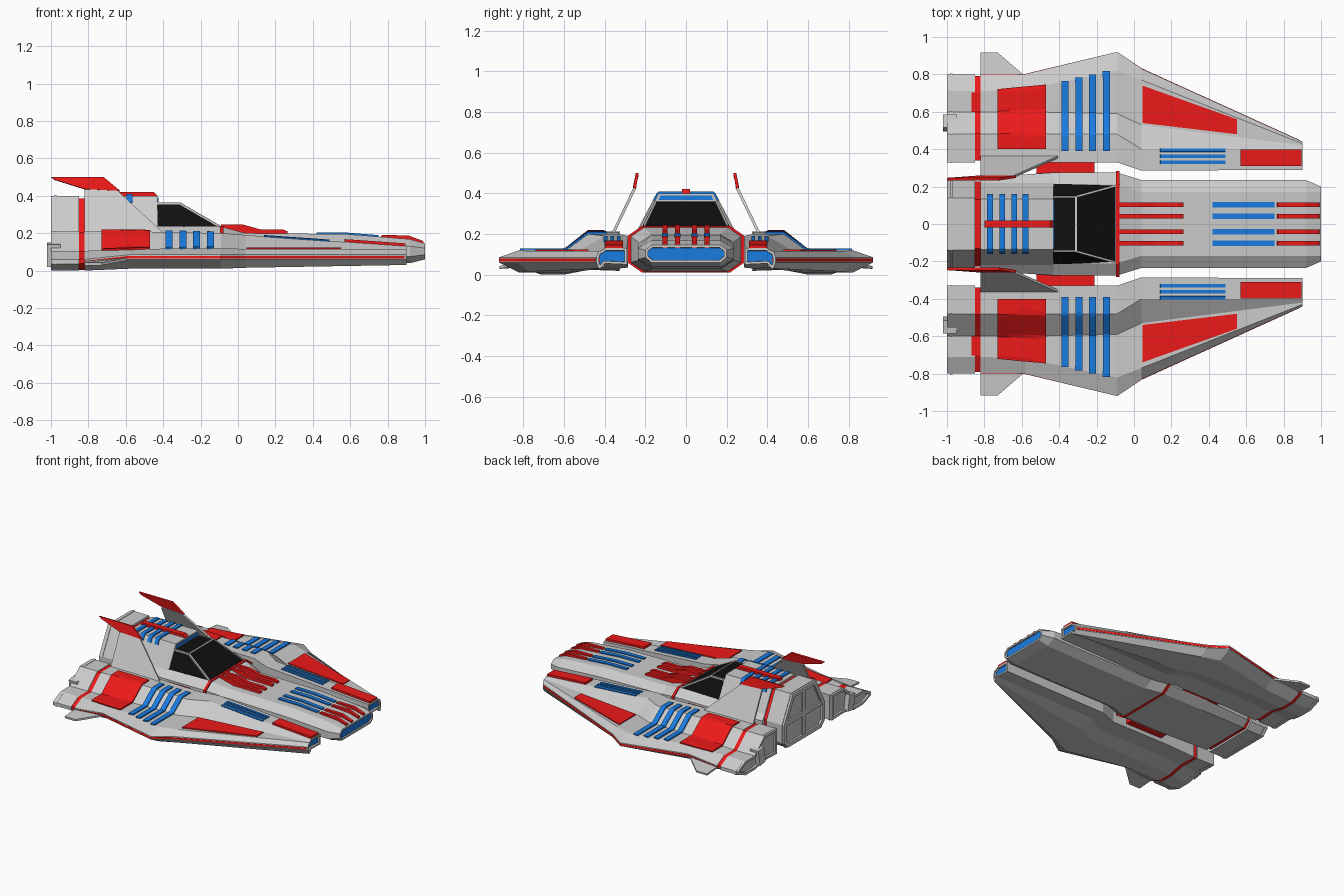
import bpy, bmesh
from mathutils import Vector
from mathutils.bvhtree import BVHTree

if "Cube" in bpy.data.objects:
    bpy.data.objects.remove(bpy.data.objects["Cube"])


def material(name, rgb):
    m = bpy.data.materials.new(name)
    m.diffuse_color = (*rgb, 1)
    m.use_nodes = True
    m.node_tree.nodes["Principled BSDF"].inputs["Base Color"].default_value = m.diffuse_color
    return m


RED = material("red", (0.85, 0.01, 0.01))
BLUE = material("blue", (0.01, 0.2, 0.75))
BLACK = material("black", (0.005, 0.005, 0.005))


def finish(name, bm, mat=None, mirror=False, thick=0, offset=0):
    bmesh.ops.recalc_face_normals(bm, faces=bm.faces)
    me = bpy.data.meshes.new(name)
    bm.to_mesh(me)
    ob = bpy.data.objects.new(name, me)
    bpy.context.collection.objects.link(ob)
    if mat:
        me.materials.append(mat)
    if thick:
        s = ob.modifiers.new("thickness", 'SOLIDIFY')
        s.thickness, s.offset = thick, offset
    if mirror:
        ob.modifiers.new("mirror", 'MIRROR').use_axis = (False, True, False)
    return ob


def plate(name, pts, mat=None, mirror=False, thick=0.014):
    bm = bmesh.new()
    bm.faces.new([bm.verts.new(p) for p in pts])
    return finish(name, bm, mat, mirror, thick)


def loft(name, stations, mat=None, mirror=False, front=None, back=None):
    """Skin (x, section) stations; front/back = (rim, depth) of a blue recess."""
    bm = bmesh.new()
    rings = [[bm.verts.new((x, y, z)) for y, z in sec] for x, sec in stations]
    n = len(rings[0])
    for a, b in zip(rings, rings[1:]):
        for i in range(n):
            j = (i + 1) % n
            bm.faces.new((a[i], a[j], b[j], b[i]))
    caps = [bm.faces.new(rings[0]), bm.faces.new(rings[-1])]
    bmesh.ops.recalc_face_normals(bm, faces=bm.faces)
    tree = BVHTree.FromBMesh(bm)
    for cap, rec, s in ((caps[0], back, 1), (caps[1], front, -1)):
        if not rec:
            continue
        bmesh.ops.inset_region(bm, faces=[cap], thickness=rec[0], use_even_offset=True)
        bmesh.ops.inset_region(bm, faces=[cap], thickness=0.001, use_even_offset=True)
        for v in cap.verts:
            v.co.x += s * rec[1]
        plate(name + "_glow", [v.co - Vector((s * 0.004, 0, 0)) for v in cap.verts],
              BLUE, mirror, 0.003)
    finish(name, bm, mat, mirror)
    return tree


def sym(half):
    return half + [(-y, z) for y, z in reversed(half)]


def scaled(sec, k):
    cy = (min(p[0] for p in sec) + max(p[0] for p in sec)) / 2
    cz = (min(p[1] for p in sec) + max(p[1] for p in sec)) / 2
    return [(cy + (y - cy) * k, max(0, cz + (z - cz) * k)) for y, z in sec]


def prism(name, pts, y0, y1, mat=None, mirror=False):
    bm = bmesh.new()
    f = bm.faces.new([bm.verts.new((x, y0, z)) for x, z in pts])
    ext = bmesh.ops.extrude_face_region(bm, geom=[f])["geom"]
    for v in ext:
        if isinstance(v, bmesh.types.BMVert):
            v.co.y = y1
    finish(name, bm, mat, mirror)


def panel(name, tree, x0, x1, ya, yb, mat, lift=0.007, n=(4, 16)):
    """Raised panel draped on a surface; ya / yb are the y ranges at x0 / x1."""
    bm = bmesh.new()
    rows = []
    for i in range(n[0] + 1):
        t = i / n[0]
        row = []
        for j in range(n[1] + 1):
            u = j / n[1]
            x = x0 + (x1 - x0) * t
            y = (ya[0] + (ya[1] - ya[0]) * u) * (1 - t) + (yb[0] + (yb[1] - yb[0]) * u) * t
            hit = tree.ray_cast(Vector((x, y, 2)), Vector((0, 0, -1)))[0]
            row.append(bm.verts.new((x, y, (hit.z if hit else 0.1) + lift)))
        rows.append(row)
    for a, b in zip(rows, rows[1:]):
        for j in range(n[1]):
            bm.faces.new((a[j], b[j], b[j + 1], a[j + 1]))
    finish(name, bm, mat, True, (lift + 0.006), 0).location.z = -lift / 2


def bar(name, a, b, w=0.01, mirror=False):
    a, b = Vector(a), Vector(b)
    bm = bmesh.new()
    bmesh.ops.create_cube(bm, size=1)
    rot = (b - a).to_track_quat('Z', 'Y')
    for v in bm.verts:
        v.co = (a + b) / 2 + rot @ Vector((v.co.x * w, v.co.y * w, v.co.z * (b - a).length))
    finish(name, bm, None, mirror)


# Central hull
def hull(b, m, t, zb, zl, zu, zt):
    return sym([(b, zb), (m, zl), (m, zu), (t, zt)])


collar = hull(.21, .275, .21, .015, .06, .19, .235)
hull_tree = loft("hull", [
    (-.82, hull(.2, .25, .21, .02, .06, .19, .24)), (-.43, collar), (-.09, collar),
    (.04, hull(.17, .235, .17, .025, .07, .16, .2)),
    (.58, hull(.17, .235, .17, .03, .07, .15, .195)),
    (.92, hull(.17, .235, .17, .04, .075, .13, .168)),
    (1.0, hull(.17, .2, .17, .06, .085, .12, .145))], front=(.012, .015))
loft("collar_ring", [(-.095, scaled(collar, 1.035)), (-.077, scaled(collar, 1.035))], RED)

# Raised rear deck, canopy and frame
deck = sym([(.22, .23), (.135, .4)])
deck_tree = loft("rear_deck", [(-.82, deck), (-.43, deck)])
plate("deck_window", [(-.428, y, z) for y, z in sym([(.135, .366), (.125, .39)])], BLUE, thick=.006)
loft("canopy", [(-.43, sym([(.215, .235), (.145, .36)])), (-.31, sym([(.212, .235), (.145, .36)])),
                (-.1, sym([(.205, .225), (.204, .237)]))], BLACK)
bar("canopy_top_frame", (-.31, -.148, .358), (-.31, .148, .358))
bar("canopy_front_post", (-.31, .147, .358), (-.1, .205, .237), mirror=True)
bar("canopy_side_rail", (-.43, .146, .358), (-.31, .146, .358), mirror=True)
prism("spine", [(-.8, .39), (-.8, .42), (-.45, .42), (-.43, .4), (-.43, .39)], -.02, .02, RED)
for x in (-.77, -.705, -.64, -.58):
    panel("deck_vent", deck_tree, x - .015, x + .015, (.02, .155), (.02, .155), BLUE)

# Hull strips
for y in (.042, .103):
    prism("collar_strip", [(-.09, .2), (-.09, .245), (.03, .245), (.12, .22), (.24, .22),
                           (.265, .21), (.265, .18), (0, .18)], y - .012, y + .012, RED, True)
    prism("nose_strip", [(.75, .16), (.77, .19), (.91, .188), (.99, .158), (.997, .13), (.9, .14)],
          y - .012, y + .012, RED, True)
    panel("hull_vent", hull_tree, .42, .75, (y - .015, y + .015), (y - .015, y + .015), BLUE, .005, (8, 1))

# Main engine with framed nozzles
engine = sym([(.2, .015), (.245, .06), (.245, .2), (.14, .4)])
loft("engine_core", [(-.87, scaled(engine, .93)), (-.8, scaled(engine, .93))], RED)
loft("main_engine", [(-1, engine), (-.85, engine)], back=(.03, .07))
loft("engine_rib", [(-.985, scaled(engine, 1.02)), (-.97, scaled(engine, 1.02))])
bar("engine_strut_upright", (-.98, 0, .03), (-.98, 0, .385), .035)
bar("engine_strut_cross", (-.98, -.225, .2), (-.98, .225, .2), .035)


# Side wings
def wing(inner, ridge, foot, shoulder, outer, top, low, edge, bot):
    return [(inner, bot + .02), (inner, top), (ridge, top), (foot, low), (shoulder, low),
            (outer, edge), (outer, edge - .025), (shoulder, bot), (foot, bot), (ridge, bot + .025)]


tail = wing(.33, .48, .6, .71, .8, .21, .105, .06, .0)
wing_tree = loft("wing", [
    (-.82, tail),
    (-.58, wing(.33, .48, .6, .72, .8, .21, .115, .085, .01)),
    (-.09, wing(.33, .48, .59, .82, .92, .2, .12, .085, .01)),
    (.04, wing(.285, .4, .53, .77, .83, .19, .115, .085, .015)),
    (.9, wing(.29, .4, .42, .43, .44, .13, .115, .085, .03))], mirror=True, front=(.012, .02))
loft("wing_edge_trim", [(x, [(y - .02, z - .007), (y + .003, z - .007), (y + .003, z + .007), (y - .02, z + .007)])
     for x, y, z in ((-.82, .8, .045), (-.58, .8, .072), (-.09, .917, .072), (.04, .83, .072), (.89, .444, .072))],
     RED, True)
plate("wing_tip_fin", [(-.57, .78, .065), (-.73, .917, .035), (-.82, .917, .035), (-.82, .78, .045)], None, True)
loft("wing_engine_core", [(-.87, scaled(tail, .96)), (-.81, scaled(tail, .96))], RED, True)
loft("wing_engine", [(-1, tail), (-.85, tail)], mirror=True, back=(.018, .05))
loft("wing_engine_rib", [(-.985, scaled(tail, 1.02)), (-.97, scaled(tail, 1.02))], mirror=True)
bar("wing_engine_strut", (-.985, .53, .025), (-.985, .55, .145), .07, True)
prism("wing_joint", [(-.52, .06), (-.52, .16), (-.4, .175), (-.21, .175), (-.21, .06)], .24, .34, RED, True)

# Wing panels and vents
panel("rear_wing_panel", wing_tree, -.73, -.47, (.4, .72), (.4, .745), RED)
panel("outer_wing_panel", wing_tree, .045, .55, (.54, .74), (.48, .56), RED, .005)
panel("wing_nose_panel", wing_tree, .57, .895, (.31, .398), (.31, .398), RED, .012)
for i, x in enumerate((-.368, -.295, -.222, -.148)):
    panel("wing_vent", wing_tree, x - .019, x + .019, (.39, .765 + i * .017), (.39, .765 + i * .017), BLUE, .006, (1, 24))
for y in (.33, .362, .395):
    panel("wing_slot", wing_tree, .14, .49, (y - .009, y + .009), (y - .009, y + .009), BLUE, .004, (6, 1))

# Tail fins leaning inwards, with red tips
plate("tail_fin", [(-.39, .365, .19), (-.65, .25, .43), (-.82, .25, .43), (-.82, .365, .19)], None, True)
plate("tail_fin_tip", [(-.63, .253, .425), (-.72, .24, .5), (-1, .24, .5), (-.98, .241, .485), (-.82, .253, .435)], RED, True)
